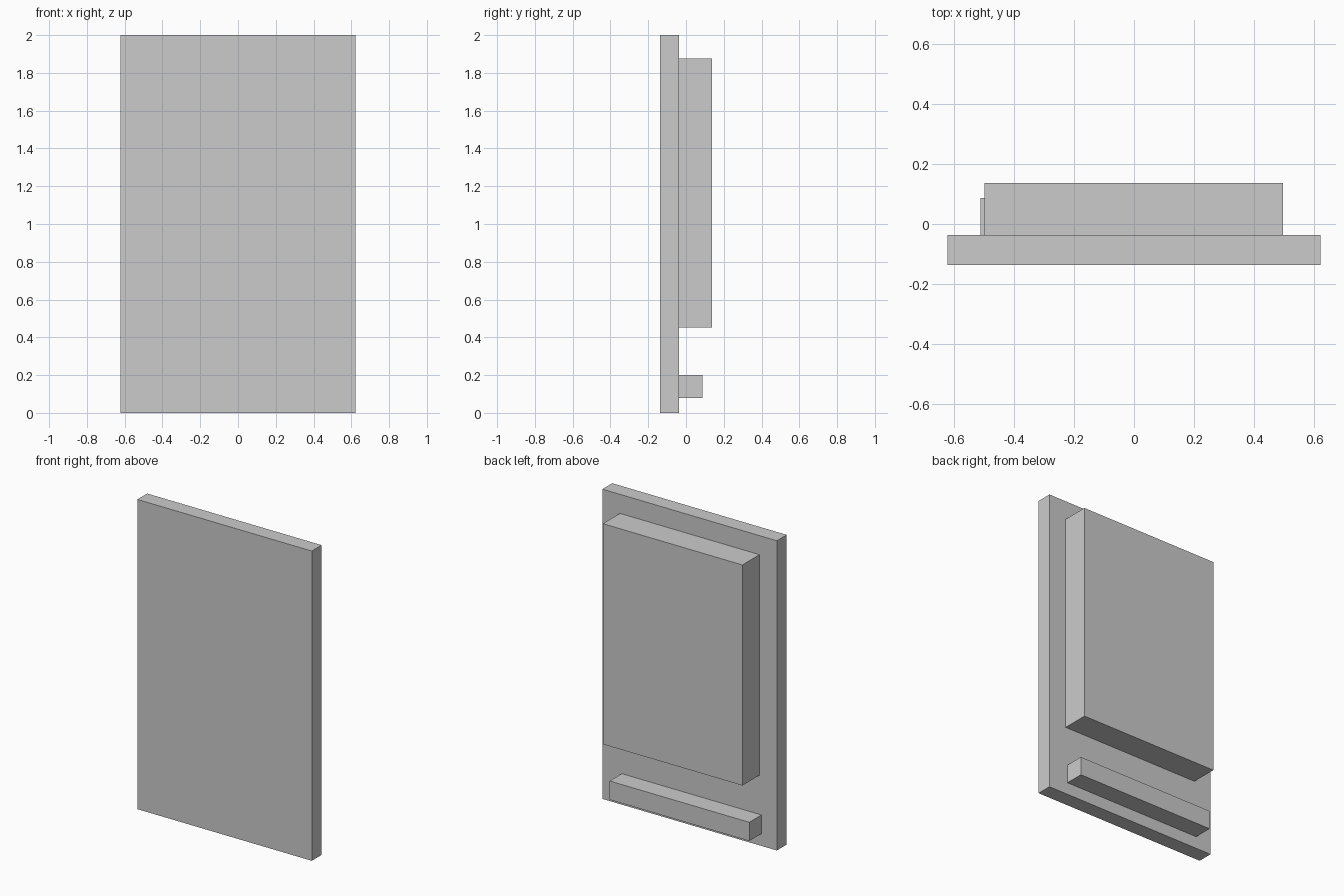
import bpy

if "Cube" in bpy.data.objects:
    bpy.data.objects.remove(bpy.data.objects["Cube"])


def box(name, x, y, z):
    """Add a box spanning the given (min, max) ranges."""
    spans = (x, y, z)
    bpy.ops.mesh.primitive_cube_add(size=1)
    obj = bpy.context.object
    obj.name = obj.data.name = name
    obj.location = [(a + b) / 2 for a, b in spans]
    obj.scale = [b - a for a, b in spans]
    bpy.ops.object.transform_apply(location=True, rotation=False, scale=True)
    return obj


BACK = -0.037  # rear face of the front slab

# Large flat front slab
box("front_slab", (-0.623, 0.623), (-0.137, BACK), (0.0, 2.0))

# Raised block on the rear
box("rear_panel", (-0.499, 0.498), (BACK, 0.137), (0.453, 1.877))

# Low bar near the bottom of the rear, slightly off centre
box("rear_bar", (-0.513, 0.484), (BACK, 0.087), (0.079, 0.2))
